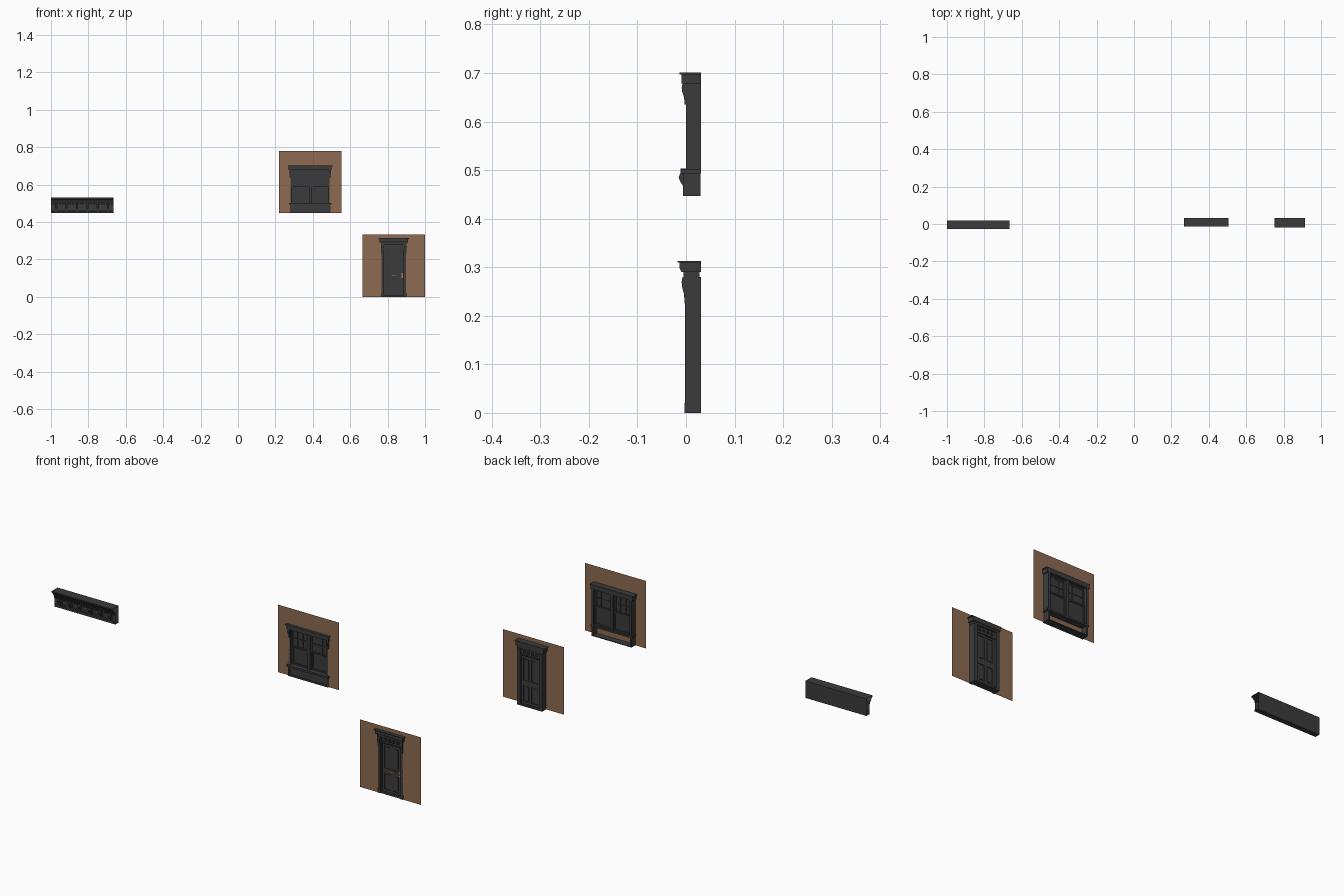
import bpy, bmesh

cube = bpy.data.objects.get("Cube")
if cube:
    bpy.data.objects.remove(cube, do_unlink=True)


def material(name, colour):
    mat = bpy.data.materials.new(name)
    mat.use_nodes = True
    mat.diffuse_color = (*colour, 1)
    mat.node_tree.nodes["Principled BSDF"].inputs["Base Color"].default_value = (*colour, 1)
    return mat


wall_brown = material("wall_brown", (0.27, 0.145, 0.084))
dark_paint = material("dark_paint", (0.044, 0.044, 0.044))
dark_glass = material("dark_glass", (0.042, 0.042, 0.045))
brass = material("brass", (0.42, 0.2, 0.09))


class Part:
    """One object gathered from boxes, sheets and extruded profiles around a centre line."""

    def __init__(self, name, centre, mat):
        self.name, self.centre, self.mat = name, centre, mat
        self.bm = bmesh.new()

    def sweep(self, x0, x1, profile, caps=True):
        rings = [[self.bm.verts.new((self.centre + x, y, z)) for y, z in profile] for x in (x0, x1)]
        faces = []
        for i in range(len(profile)):
            j = (i + 1) % len(profile)
            faces.append(self.bm.faces.new((rings[0][i], rings[0][j], rings[1][j], rings[1][i])))
        if caps:
            faces += [self.bm.faces.new(ring) for ring in rings]
        bmesh.ops.recalc_face_normals(self.bm, faces=faces)

    def box(self, x, y, z):
        self.sweep(x[0], x[1], [(y[0], z[0]), (y[1], z[0]), (y[1], z[1]), (y[0], z[1])])

    def pair(self, x, y, z):
        self.box(x, y, z)
        self.box((-x[1], -x[0]), y, z)

    def frame(self, x, y, z, rim):
        for a in ((x[0], x[0] + rim), (x[1] - rim, x[1])):
            self.box(a, y, z)
        for b in ((z[0], z[0] + rim), (z[1] - rim, z[1])):
            self.box((x[0] + rim, x[1] - rim), y, b)

    def sheet(self, x, z):
        corners = [(x[0], z[0]), (x[1], z[0]), (x[1], z[1]), (x[0], z[1])]
        self.bm.faces.new([self.bm.verts.new((self.centre + a, 0, b)) for a, b in corners])

    def finish(self):
        mesh = bpy.data.meshes.new(self.name)
        bmesh.ops.remove_doubles(self.bm, verts=self.bm.verts, dist=0.00001)
        self.bm.to_mesh(mesh)
        self.bm.free()
        mesh.materials.append(self.mat)
        bpy.context.collection.objects.link(bpy.data.objects.new(self.name, mesh))


def wall(name, centre, bottom, hole_half, hole_bottom, hole_top):
    half = 1 / 6
    top = bottom + 2 * half
    part = Part(name, centre, wall_brown)
    levels = [bottom, hole_bottom, hole_top, top]
    for low, high in zip(levels, levels[1:]):
        if high - low < 0.001:
            continue
        if low == hole_bottom:
            part.sheet((-half, -hole_half), (low, high))
            part.sheet((hole_half, half), (low, high))
        else:
            part.sheet((-half, half), (low, high))
    part.finish()


def brackets(part, inner, outer, low, high, depth):
    # Scrolled corbel: bulging head tapering to the wall
    rise = high - low
    shape = [(0, low), (-depth * 0.3, low), (-depth * 0.45, low + rise * 0.35),
             (-depth * 0.85, low + rise * 0.6), (-depth, low + rise * 0.8),
             (-depth * 0.8, high), (0, high)]
    part.sweep(inner, outer, shape)
    if inner > 0:
        part.sweep(-outer, -inner, shape)


# Cornice: open-ended moulding with brackets and dentils
cornice_x, cornice_half = -5 / 6, 1 / 6
part = Part("cornice_moulding", cornice_x, dark_paint)
part.sweep(-cornice_half, cornice_half, [
    (0.02, 0.531), (-0.027, 0.531), (-0.027, 0.524), (-0.022, 0.521), (-0.016, 0.513),
    (-0.012, 0.505), (-0.002, 0.503), (-0.002, 0.459), (-0.005, 0.457),
    (-0.005, 0.447), (0.02, 0.447)], caps=False)
part.finish()

part = Part("cornice_brackets", cornice_x, dark_paint)
bays = 6
pitch = 2 * cornice_half / bays
for i in range(bays):
    x = -cornice_half + pitch * (i + 0.5)
    brackets(part, x - 0.006, x + 0.006, 0.455, 0.493, 0.015)
part.finish()

part = Part("cornice_dentils", cornice_x, dark_paint)
dentils = 24
for i in range(dentils):
    x = -cornice_half + 2 * cornice_half * (i + 0.5) / dentils
    part.box((x - 0.004, x + 0.004), (-0.011, 0), (0.493, 0.503))
part.finish()

part = Part("cornice_panels", cornice_x, dark_paint)
for i in range(bays - 1):
    x = -cornice_half + pitch * (i + 1)
    part.frame((x - 0.018, x + 0.018), (-0.005, 0), (0.463, 0.488), 0.004)
part.finish()

# Window bay
window_x = 0.386
wall("window_wall", window_x, 0.447, 0.104, 0.497, 0.69)

part = Part("window_header", window_x, dark_paint)
part.box((-0.115, 0.115), (-0.009, 0.031), (0.678, 0.697))
part.box((-0.119, 0.119), (-0.013, 0.031), (0.697, 0.701))
part.finish()

part = Part("window_brackets", window_x, dark_paint)
brackets(part, 0.102, 0.111, 0.635, 0.678, 0.009)
part.finish()

part = Part("window_jambs", window_x, dark_paint)
part.pair((0.099, 0.11), (0, 0.031), (0.493, 0.678))
part.box((-0.007, 0.007), (0.002, 0.028), (0.502, 0.678))
part.finish()

part = Part("window_sill", window_x, dark_paint)
part.box((-0.114, 0.114), (-0.011, 0.031), (0.493, 0.502))
part.finish()

part = Part("window_apron", window_x, dark_paint)
part.box((-0.109, 0.109), (-0.003, -0.001), (0.447, 0.493))
part.frame((-0.109, 0.109), (-0.006, -0.003), (0.447, 0.493), 0.008)
part.pair((0.1, 0.109), (-0.001, 0.03), (0.447, 0.493))
part.box((-0.1, 0.1), (-0.001, 0.03), (0.447, 0.451))
part.finish()

sashes = Part("window_sashes", window_x, dark_paint)
panes = Part("window_panes", window_x, dark_glass)
for left, right in ((-0.099, -0.007), (0.007, 0.099)):
    sashes.frame((left, right), (0.012, 0.022), (0.502, 0.595), 0.007)
    sashes.frame((left, right), (0.006, 0.016), (0.588, 0.678), 0.007)
    panes.box((left, right), (0.016, 0.018), (0.502, 0.59))
    panes.box((left, right), (0.011, 0.013), (0.59, 0.678))
    # Glazing bars of the upper sash
    for step in (1, 2):
        x = left + (right - left) * step / 3
        sashes.box((x - 0.0015, x + 0.0015), (0.008, 0.015), (0.595, 0.671))
    sashes.box((left, right), (0.008, 0.015), (0.632, 0.635))
sashes.finish()
panes.finish()

# Door bay
door_x = 5 / 6
wall("door_wall", door_x, 0, 0.06, 0, 0.285)

part = Part("door_header", door_x, dark_paint)
part.box((-0.07, 0.07), (-0.005, 0.028), (0.28, 0.29))
part.sweep(-0.076, 0.076, [(0.031, 0.29), (-0.009, 0.29), (-0.013, 0.298),
                           (-0.013, 0.31), (0.031, 0.31)])
part.box((-0.081, 0.081), (-0.018, 0.031), (0.31, 0.313))
part.finish()

part = Part("door_brackets", door_x, dark_paint)
brackets(part, 0.055, 0.068, 0.225, 0.28, 0.009)
part.finish()

part = Part("door_jambs", door_x, dark_paint)
part.pair((0.052, 0.069), (0, 0.031), (0, 0.28))
part.pair((0.055, 0.066), (-0.002, 0), (0.02, 0.225))
part.pair((0.053, 0.07), (-0.003, 0), (0, 0.02))
part.finish()

part = Part("door_transom", door_x, dark_paint)
part.box((-0.052, 0.052), (0.008, 0.022), (0.248, 0.28))
part.box((-0.052, 0.052), (0.003, 0.026), (0.246, 0.251))
for i in range(4):
    x = (i - 1.5) * 0.022
    part.box((x - 0.005, x + 0.005), (0.001, 0.027), (0.26, 0.271))
part.finish()

part = Part("door_threshold", door_x, dark_paint)
part.box((-0.052, 0.052), (0, 0.031), (0, 0.008))
part.finish()

part = Part("door_leaf", door_x, dark_paint)
part.box((-0.052, 0.052), (0.014, 0.018), (0.008, 0.248))
part.frame((-0.052, 0.052), (0.011, 0.021), (0.008, 0.248), 0.012)
part.box((-0.005, 0.005), (0.011, 0.021), (0.02, 0.236))
part.box((-0.04, 0.04), (0.011, 0.021), (0.1, 0.124))
for low, high in ((0.027, 0.093), (0.131, 0.229)):
    part.pair((0.012, 0.033), (0.012, 0.02), (low, high))
part.finish()

part = Part("door_handle", door_x, brass)
part.box((0.041, 0.048), (0.009, 0.011), (0.1, 0.126))
part.box((0.042, 0.047), (0.004, 0.009), (0.112, 0.117))
part.finish()

part = Part("letter_slot", door_x, brass)
part.box((-0.013, 0.013), (0.009, 0.011), (0.11, 0.114))
part.finish()
